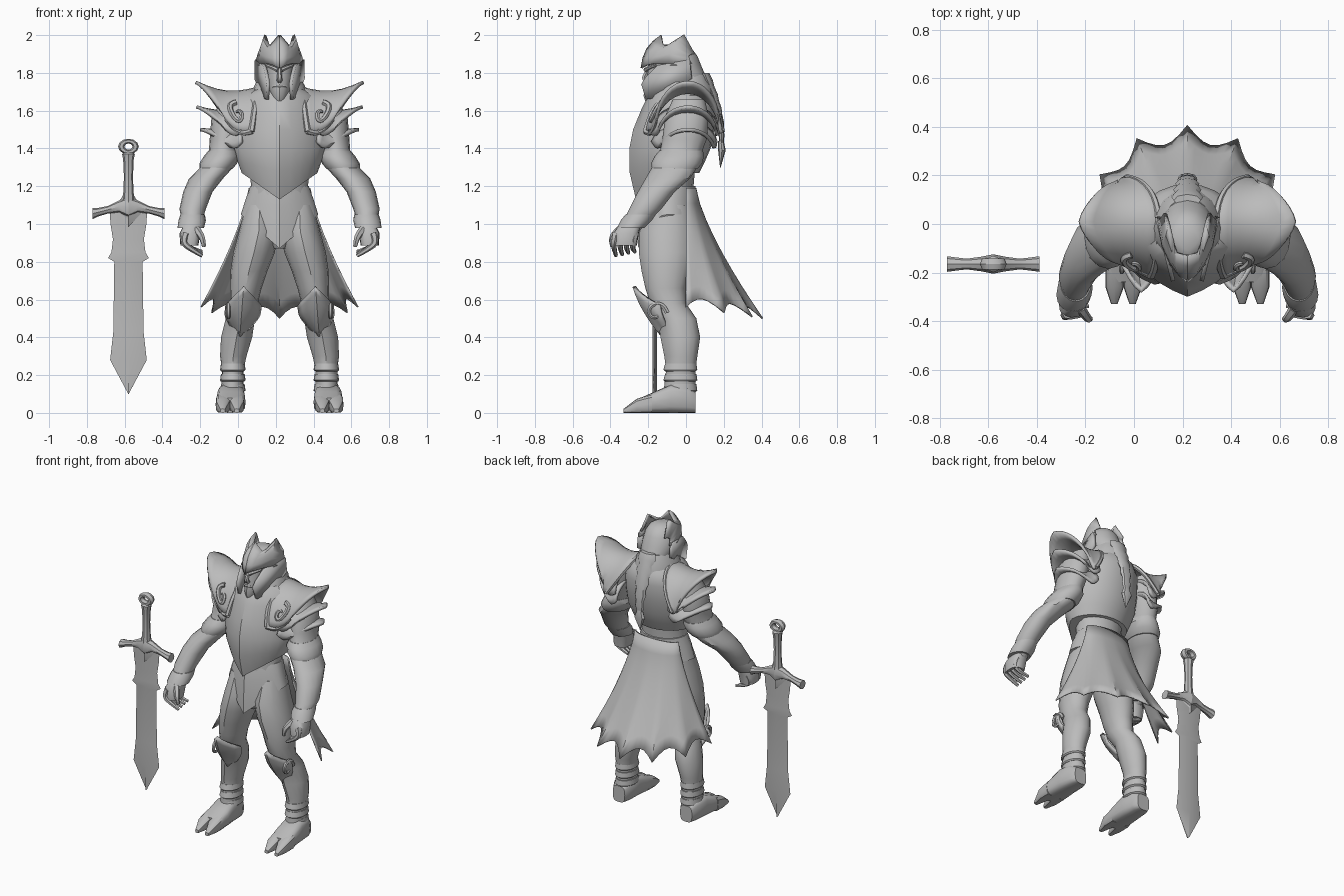
import bpy, bmesh
from math import sin, cos, pi, radians, copysign
from mathutils import Vector

cube = bpy.data.objects.get("Cube")
if cube:
    bpy.data.objects.remove(cube)

BODY_X, SWORD_X, SWORD_Y = 0.22, -0.58, -0.165
steel = bpy.data.materials.new("steel_grey")
steel.use_nodes = True
steel.diffuse_color = (0.5, 0.5, 0.5, 1)
steel.node_tree.nodes["Principled BSDF"].inputs["Base Color"].default_value = (0.5, 0.5, 0.5, 1)
parts = []


def place(name, mesh, x=BODY_X, mirror=False, thick=0):
    mesh.materials.clear()
    mesh.materials.append(steel)
    ob = bpy.data.objects.new(name, mesh)
    bpy.context.collection.objects.link(ob)
    ob.location.x = x
    if thick:
        solid = ob.modifiers.new("thickness", "SOLIDIFY")
        solid.thickness, solid.offset = thick, 0
    if mirror:
        ob.modifiers.new("mirror", "MIRROR")
    parts.append(ob)


def from_bmesh(name, bm, **kw):
    bmesh.ops.recalc_face_normals(bm, faces=bm.faces)
    mesh = bpy.data.meshes.new(name)
    bm.to_mesh(mesh)
    bm.free()
    place(name, mesh, **kw)


def loft(name, rows, n=16, axis="z", p=1, **kw):
    """Rows: station, a0, a1, b0, b1, then front keel and front drop."""
    bm, rings = bmesh.new(), []
    for s, a0, a1, b0, b1, *extra in rows:
        keel, drop = (list(extra) + [0, 0])[:2]
        ring = []
        for i in range(n):
            c, d = cos(2 * pi * i / n), sin(2 * pi * i / n)
            c, d = copysign(abs(c) ** p, c), copysign(abs(d) ** p, d)
            h = s
            if d < 0:
                ridge = 1 - abs(c)
                d = (1 - keel) * d - keel * ridge
                h -= drop * ridge
            a, b = (a0 + a1) / 2 + (a1 - a0) / 2 * c, (b0 + b1) / 2 + (b1 - b0) / 2 * d
            ring.append(bm.verts.new({"z": (a, b, h), "y": (a, h, b), "x": (h, b, a)}[axis]))
        rings.append(ring)
    for r, q in zip(rings, rings[1:]):
        for i in range(n):
            j = (i + 1) % n
            bm.faces.new((r[i], r[j], q[j], q[i]))
    bm.faces.new(rings[0])
    bm.faces.new(rings[-1])
    from_bmesh(name, bm, **kw)


def sheet(name, f, nu, nv, **kw):
    """Surface f(a, t) with a in -1..1 and t in 0..1."""
    bm = bmesh.new()
    g = [[bm.verts.new(f(2 * i / nu - 1, j / nv)) for j in range(nv + 1)] for i in range(nu + 1)]
    for i in range(nu):
        for j in range(nv):
            bm.faces.new((g[i][j], g[i + 1][j], g[i + 1][j + 1], g[i][j + 1]))
    from_bmesh(name, bm, **kw)


def panel(name, pts, **kw):
    bm = bmesh.new()
    bm.faces.new([bm.verts.new(v) for v in pts])
    from_bmesh(name, bm, **kw)


def tube(name, pts, r0, r1, **kw):
    """Tapered round bar along a smooth path."""
    cu = bpy.data.curves.new(name, "CURVE")
    cu.dimensions, cu.bevel_depth, cu.bevel_resolution = "3D", 1, 1
    cu.use_fill_caps, cu.resolution_u = True, 3
    sp = cu.splines.new("NURBS")
    sp.points.add(len(pts) - 1)
    for i, v in enumerate(pts):
        sp.points[i].co = (*v, 1)
        sp.points[i].radius = r0 + (r1 - r0) * i / (len(pts) - 1)
    sp.order_u, sp.use_endpoint_u = 3, True
    tmp = bpy.data.objects.new(name, cu)
    bpy.context.collection.objects.link(tmp)
    bpy.context.view_layer.update()
    mesh = bpy.data.meshes.new_from_object(tmp.evaluated_get(bpy.context.evaluated_depsgraph_get()))
    bpy.data.objects.remove(tmp)
    place(name, mesh, **kw)


def sym(rows):
    return [(z, -w, w, *rest) for z, w, *rest in rows]


def spiral(cx, cz, r, turns, n=14):
    return [(cx + r * (1 - i / n) * cos(turns * 2 * pi * i / n),
             cz + r * (1 - i / n) * sin(turns * 2 * pi * i / n)) for i in range(n)]


# Torso armour
loft("breastplate", sym([
    (1.73, .1, -.15, .11), (1.68, .19, -.20, .15, .2), (1.61, .225, -.235, .165, .3),
    (1.5, .24, -.28, .15, .4), (1.4, .24, -.3, .13, .4), (1.33, .222, -.3, .10, .4, .05),
    (1.27, .2, -.265, .07, .4, .14)]), n=24)
loft("abdomen", sym([
    (1.32, .165, -.2, .05), (1.2, .15, -.22, .04, .2), (1.1, .175, -.24, .04, .3),
    (1.0, .19, -.23, .04, .3), (.93, .12, -.2, .02), (.87, .04, -.17, -.03)]))
loft("hip_guard", sym([
    (1.2, .155, -.22, .05, .3), (1.13, .18, -.25, .05, .4, .04), (1.05, .205, -.255, .05, .4, .18)]), n=24)
loft("collar", sym([(1.66, .15, -.19, .15, .2), (1.73, .135, -.175, .14, .2, .03), (1.79, .1, -.13, .11, .2, .08)]))
loft("neck", sym([(1.66, .08, -.12, .1), (1.8, .075, -.12, .09)]))

# Head and helmet
loft("face", sym([
    (1.65, .025, -.215, -.15, .3), (1.68, .045, -.225, -.08, .2), (1.73, .065, -.215, 0),
    (1.79, .08, -.205, .05), (1.86, .085, -.2, .06)]))
loft("helmet_dome", sym([
    (1.72, .08, -.06, .125), (1.77, .1, -.08, .11), (1.84, .115, -.18, .08, .4), (1.89, .105, -.18, .06, .4),
    (1.93, .08, -.15, .03, .4), (1.95, .045, -.11, -.01, .3)]))
# Flared brow crown with a middle point and two horns
low = [Vector(v) for v in ((0, -.235, 1.825), (.03, -.21, 1.84), (.065, -.165, 1.85), (.1, -.09, 1.85), (.118, .03, 1.85))]
high = [Vector(v) for v in ((0, -.13, 1.998), (.045, -.12, 1.945), (.055, -.075, 1.945), (.074, -.01, 2), (.09, .045, 1.9))]


def crown(a, t):
    i = round((a + 1) * 2)
    bulge = Vector((.07 * low[i].x, -.022, .015)) * sin(pi * t)
    return low[i].lerp(high[i], t) + bulge


sheet("brow_crown", crown, 4, 4, thick=.014, mirror=True)
panel("cheek_guard", [(.06 + .25 * (y + .23), y, z) for y, z in (
    (-.15, 1.84), (-.21, 1.78), (-.235, 1.74), (-.21, 1.66), (-.13, 1.67), (-.03, 1.73), (.03, 1.77), (.02, 1.87))],
      thick=.018, mirror=True)
tube("nose", [(0, -.195, 1.83), (0, -.215, 1.79), (0, -.225, 1.77), (0, -.205, 1.76)], .01, .016)
tube("lips", [(-.035, -.19, 1.725), (0, -.235, 1.735), (.035, -.19, 1.725)], .008, .008)
tube("brow_ridge", [(.01, -.215, 1.815), (.04, -.2, 1.83), (.07, -.16, 1.84)], .012, .008, mirror=True)

# Braid hanging down the back, swelling at every knot
braid = []
for i in range(11):
    t = i / 10
    w = (.07 - .04 * t) * (1 if i % 2 else .8)
    y = .1 + .09 * sin(t * pi * .55)
    braid.append((1.8 - .37 * t, w, y - w * .5, y + w * .4))
loft("braid", sym(braid), n=8)
loft("braid_tip", sym([(1.44, .018, .17, .2), (1.39, .04, .17, .21), (1.3, .002, .18, .184)]), n=8)


# Shoulder plates, each with a raised outer point and tapering to front and back
def pauldron(u0, u1, z0, z1, ry, h, taper=0):
    def surface(a, t):
        ang = a * 1.45
        inner = u0 + taper * a * a * (1 if a > 0 else .25)
        outer = u1 - .16 * abs(a) ** 1.35
        return (inner + (outer - inner) * t,
                .01 + ry * sin(ang) * (1 - .1 * t) - .04 * max(0, -a) * (1 - t),
                z0 + (z1 - z0) * t ** 2 - .03 * sin(pi * t) - h * (1 - cos(ang)) * (1 - .15 * t))
    return surface


upper = pauldron(.11, .445, 1.72, 1.75, .185, .26, .14)
sheet("upper_pauldron", upper, 16, 6, thick=.018, mirror=True)
sheet("middle_pauldron", pauldron(.2, .44, 1.63, 1.62, .165, .16), 12, 5, thick=.018, mirror=True)
sheet("lower_pauldron", pauldron(.2, .42, 1.54, 1.5, .15, .12), 12, 5, thick=.018, mirror=True)
tube("pauldron_trim", [upper(1 - i / 6, .03) for i in range(13)], .013, .018, mirror=True)
tube("front_trim", [upper(-1, i / 5) for i in range(6)], .016, .009, mirror=True)
tube("pauldron_scroll", [Vector(upper(a, t)) + Vector((0, -.012, .005)) for a, t in spiral(-.7, .42, .22, 1.2)],
     .016, .009, mirror=True)

# Arms
loft("arm", [
    (1.66, .2, .3, -.07, .1), (1.57, .18, .36, -.11, .12), (1.45, .21, .37, -.125, .11),
    (1.37, .225, .375, -.14, .08), (1.3, .245, .42, -.18, .06), (1.24, .3, .48, -.215, .02),
    (1.17, .355, .51, -.255, -.06), (1.08, .39, .53, -.3, -.13), (1.0, .415, .515, -.34, -.21),
    (.96, .425, .505, -.36, -.25)], mirror=True)
loft("elbow_guard", [
    (1.39, .22, .375, -.14, .09), (1.36, .21, .4, -.165, .095), (1.32, .225, .425, -.185, .085),
    (1.29, .25, .425, -.18, .06)], mirror=True)
loft("wrist_cuff", [
    (1.05, .395, .525, -.32, -.16), (1.02, .39, .535, -.345, -.18), (.98, .4, .54, -.365, -.22)], mirror=True)
loft("palm", [(.99, .42, .51, -.36, -.24), (.95, .42, .53, -.385, -.25), (.885, .43, .525, -.385, -.26)],
     p=.7, mirror=True)
for i, finger in enumerate(("index", "middle", "ring", "little")):
    y = -.37 + .033 * i
    tube(finger + "_finger", [(.495, y, .95), (.515, y - .01, .905), (.475, y - .012, .87), (.41, y, .832 + .007 * i)],
         .022, .01, mirror=True)
tube("thumb", [(.44, -.35, .97), (.415, -.385, .94), (.405, -.395, .91), (.4, -.39, .88)], .022, .011, mirror=True)

# Legs
loft("leg", [
    (1.1, .03, .18, -.19, .02), (.96, .005, .215, -.245, .04, .15), (.85, .025, .245, -.25, .045, .15),
    (.75, .065, .26, -.235, .025, .15), (.66, .095, .262, -.215, .0), (.58, .115, .262, -.19, .0),
    (.5, .13, .285, -.15, .055, .3), (.4, .145, .31, -.135, .075, .3), (.3, .175, .315, -.115, .06, .3),
    (.23, .19, .305, -.105, .05), (.1, .19, .31, -.12, .05)], mirror=True)
for i in range(3):
    z = .24 - .055 * i
    loft("ankle_band_%d" % (i + 1), [
        (z + .022, .185, .31, -.11, .055), (z - .012, .18, .315, -.12, .06), (z - .02, .19, .31, -.11, .05)],
        mirror=True)


# Knee guard: a bent shield with a flared peak and a pointed bottom
def knee(a, t):
    w = .085 * (1 - max(0, t - .35) / .65) ** .8 + .004
    front = -.275 + .08 * t + .07 * t * t
    return .19 + .02 * t + w * a, front + (.14 - .08 * t) * abs(a) ** 1.4, .67 - .26 * t - .1 * (1 - t) * abs(a)


sheet("knee_guard", knee, 8, 7, thick=.018, mirror=True)
tube("knee_scroll", [(.27, y, z) for y, z in spiral(-.16, .53, .06, 1.3)], .014, .006, mirror=True)

# Cloven feet
loft("foot", [
    (.05, .21, .3, 0, .11), (.01, .19, .32, 0, .14), (-.08, .185, .33, 0, .15), (-.16, .18, .335, 0, .115),
    (-.24, .187, .338, 0, .08)], axis="y", p=.6, mirror=True)
for name, u in (("inner_toe", .225), ("outer_toe", .3)):
    loft(name, [(-.18, u - .038, u + .038, 0, .1), (-.26, u - .038, u + .038, 0, .075),
                (-.33, u - .012, u + .014, 0, .022)], n=12, axis="y", p=.6, mirror=True)


# Half cape with a ragged hem
def cape(a, t):
    spike = abs((a * 3 + .5) % 1 - .5) * 2
    notch = 1 - (1 - spike) ** 2
    ang, flare = a * pi / 2, t ** 1.35 * (1 - .2 * notch * t)
    return ((.16 + .255 * flare) * sin(ang), (.05 + .355 * flare) * cos(ang),
            1.19 - t * (.63 + .06 * cos(ang)) * (1 - .09 * notch * t))


sheet("half_cape", cape, 36, 8, thick=.008)

# Sword
near, far = SWORD_Y - .012, SWORD_Y + .012
loft("sword_blade", sym([(z, w, near, far) for z, w in (
    (.1, .001), (.28, .097), (.43, .08), (.8, .075), (.82, .108), (.85, .09), (.92, .082), (1.0, .095), (1.08, .1))]),
     n=4, x=SWORD_X)
loft("sword_guard", [(s, lo, hi, SWORD_Y - d, SWORD_Y + d) for s, lo, hi, d in (
    (0, 1.03, 1.15, .04), (.05, 1.06, 1.125, .03), (.11, 1.055, 1.095, .022), (.16, 1.04, 1.085, .028),
    (.19, 1.025, 1.085, .032))], n=8, axis="x", mirror=True, x=SWORD_X)
loft("guard_point", sym([(z, w, SWORD_Y - .024, SWORD_Y + .024) for z, w in ((.985, .003), (1.07, .08), (1.15, .03))]),
     n=4, x=SWORD_X)
loft("sword_grip", sym([(z, w, SWORD_Y - w, SWORD_Y + w) for z, w in (
    (1.1, .035), (1.17, .027), (1.25, .024), (1.34, .028), (1.37, .034), (1.385, .02))]), n=8, x=SWORD_X)
bpy.ops.mesh.primitive_torus_add(major_segments=12, minor_segments=6, major_radius=.038, minor_radius=.017,
                                 location=(SWORD_X, SWORD_Y, 1.41), rotation=(pi / 2, 0, 0))
pommel = bpy.context.object
pommel.name = "pommel_ring"
pommel.scale = (1, .75, 1.5)
pommel.data.materials.append(steel)
parts.append(pommel)

# Smooth shading with crisp armour edges
bpy.ops.object.select_all(action="DESELECT")
for ob in parts:
    ob.select_set(True)
bpy.context.view_layer.objects.active = parts[0]
bpy.ops.object.shade_smooth_by_angle(angle=radians(35))
